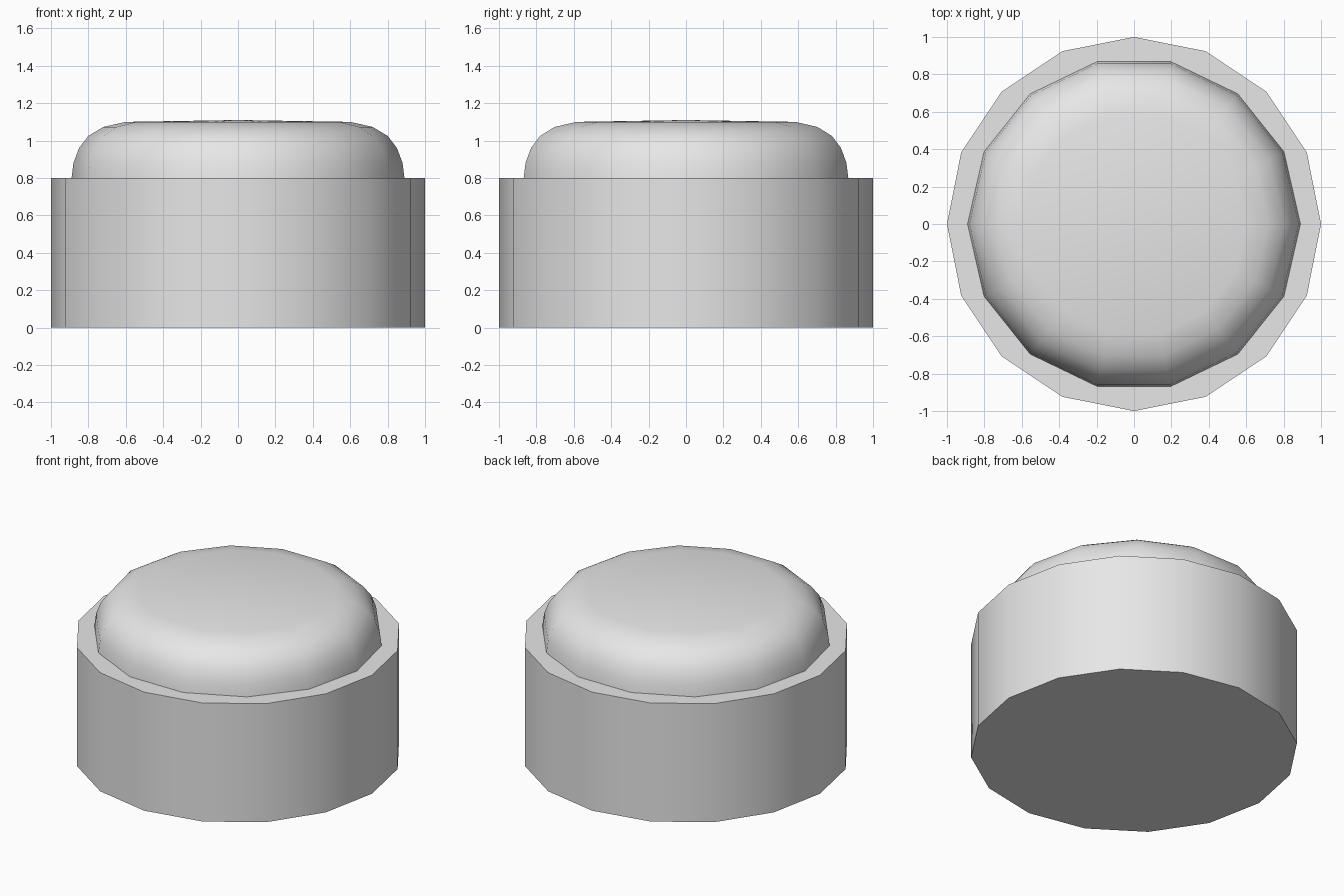
import bpy, bmesh
from math import cos, sin, tau, radians

old = bpy.data.objects.get("Cube")
if old:
    bpy.data.objects.remove(old, do_unlink=True)

grey = bpy.data.materials.new("light grey")
grey.use_nodes = True
color = (0.8, 0.8, 0.8, 1)
grey.diffuse_color = color
grey.node_tree.nodes["Principled BSDF"].inputs["Base Color"].default_value = color


def lathe(name, profile, sides, peak=None):
    """Revolve (radius, z) points; close the bottom flat and the top flat or to a peak."""
    bm = bmesh.new()
    rings = [[bm.verts.new((r * cos(tau * i / sides), r * sin(tau * i / sides), z))
              for i in range(sides)] for r, z in profile]
    for low, high in zip(rings, rings[1:]):
        for i in range(sides):
            j = (i + 1) % sides
            bm.faces.new((low[i], low[j], high[j], high[i]))
    bm.faces.new(rings[0][::-1])
    if peak is None:
        bm.faces.new(rings[-1])
    else:
        tip = bm.verts.new((0, 0, peak))
        for i in range(sides):
            bm.faces.new((rings[-1][i], rings[-1][(i + 1) % sides], tip))
    mesh = bpy.data.meshes.new(name)
    bm.to_mesh(mesh)
    bm.free()
    mesh.materials.append(grey)
    obj = bpy.data.objects.new(name, mesh)
    bpy.context.collection.objects.link(obj)
    bpy.ops.object.select_all(action='DESELECT')
    obj.select_set(True)
    bpy.context.view_layer.objects.active = obj
    bpy.ops.object.shade_smooth_by_angle(angle=radians(35))
    return obj


# Sixteen-sided drum
lathe("base", [(1, 0), (1, 0.8)], 16)

# Fourteen-sided rounded button sitting on the drum
lathe("cap", [(0.89, 0.8), (0.88, 0.88), (0.85, 0.96), (0.80, 1.025),
              (0.72, 1.073), (0.60, 1.10)], 14, peak=1.11)
